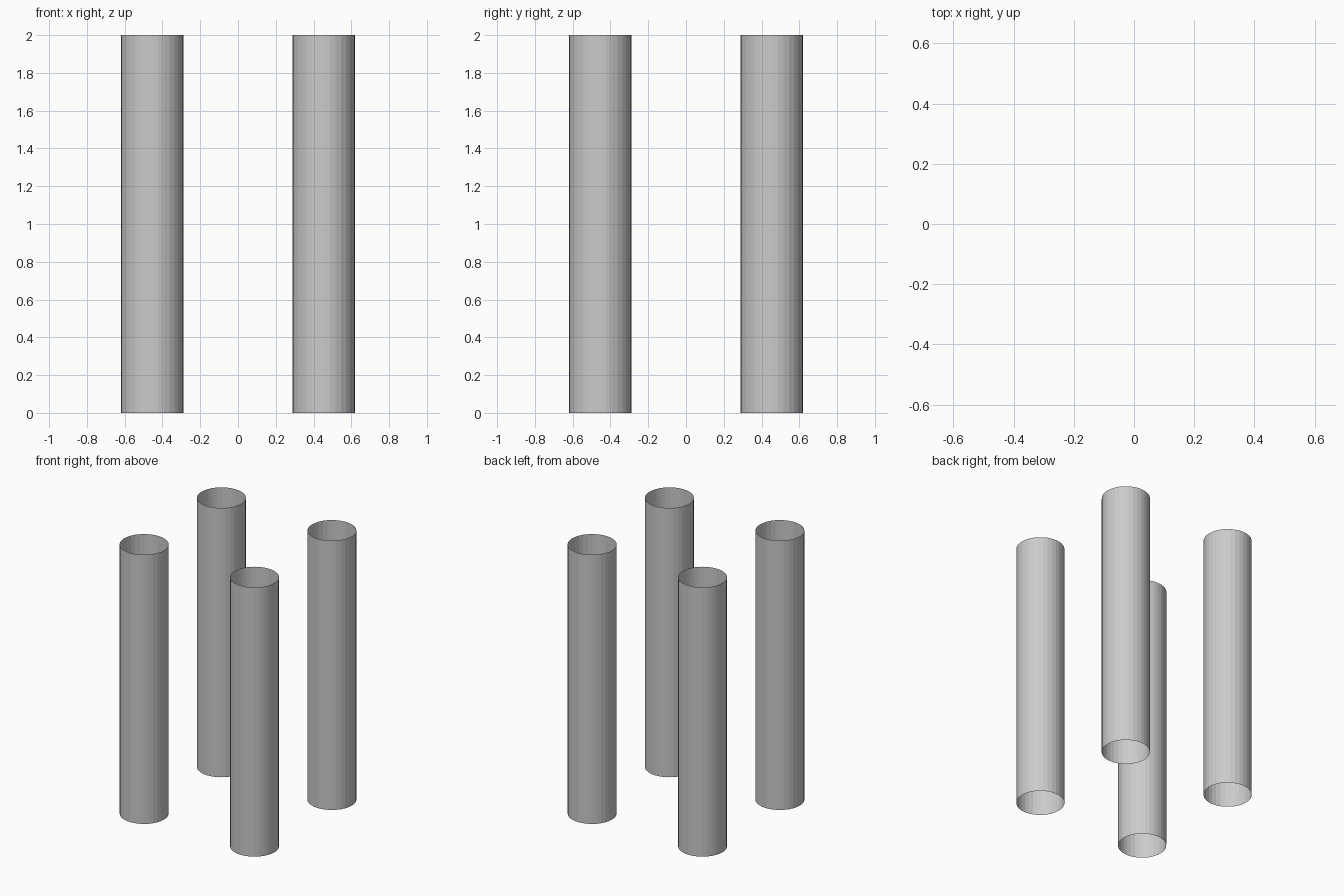
import bpy

if "Cube" in bpy.data.objects:
    bpy.data.objects.remove(bpy.data.objects["Cube"])

RADIUS = 0.165   # tube radius
OFFSET = 0.454   # tube centre distance from each axis
HEIGHT = 2.0


def open_tube(name, x, y):
    # single-walled tube, open at both ends
    bpy.ops.mesh.primitive_cylinder_add(
        vertices=32, radius=RADIUS, depth=HEIGHT,
        end_fill_type='NOTHING', location=(x, y, HEIGHT / 2))
    tube = bpy.context.object
    tube.name = name
    return tube


# four upright tubes at the corners of a square
for side, x in (("left", -OFFSET), ("right", OFFSET)):
    for end, y in (("front", -OFFSET), ("back", OFFSET)):
        open_tube(f"{end}_{side}_tube", x, y)
